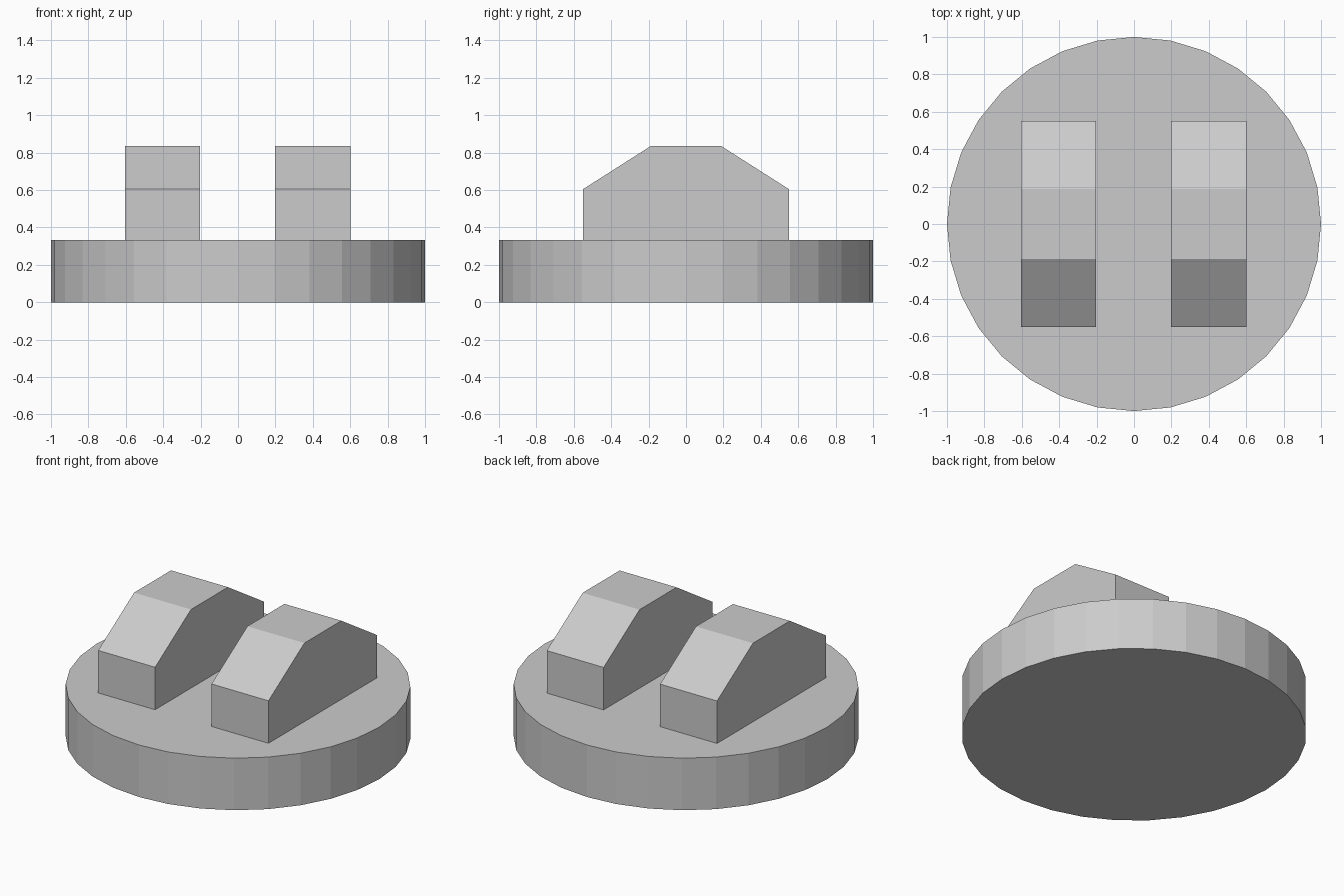
import bpy, bmesh

if "Cube" in bpy.data.objects:
    bpy.data.objects.remove(bpy.data.objects["Cube"])

BASE_HEIGHT = 0.333

# Round base disc, 32 flat sides
bpy.ops.mesh.primitive_cylinder_add(vertices=32, radius=1, depth=BASE_HEIGHT,
                                    location=(0, 0, BASE_HEIGHT / 2))
bpy.context.object.name = "base_disc"


def add_lug(name, x_min, x_max):
    """Block with chamfered ends: a side profile (y, z) extruded along x."""
    half = [(0.55, BASE_HEIGHT), (0.55, 0.605), (0.187, 0.836)]
    profile = half + [(-y, z) for y, z in reversed(half)]
    bm = bmesh.new()
    face = bm.faces.new([bm.verts.new((x_min, y, z)) for y, z in profile])
    result = bmesh.ops.extrude_face_region(bm, geom=[face], use_keep_orig=True)
    moved = [g for g in result["geom"] if isinstance(g, bmesh.types.BMVert)]
    bmesh.ops.translate(bm, verts=moved, vec=(x_max - x_min, 0, 0))
    bmesh.ops.recalc_face_normals(bm, faces=bm.faces)
    mesh = bpy.data.meshes.new(name)
    bm.to_mesh(mesh)
    bm.free()
    bpy.context.collection.objects.link(bpy.data.objects.new(name, mesh))


# Two parallel raised blocks
add_lug("left_block", -0.605, -0.202)
add_lug("right_block", 0.198, 0.601)
